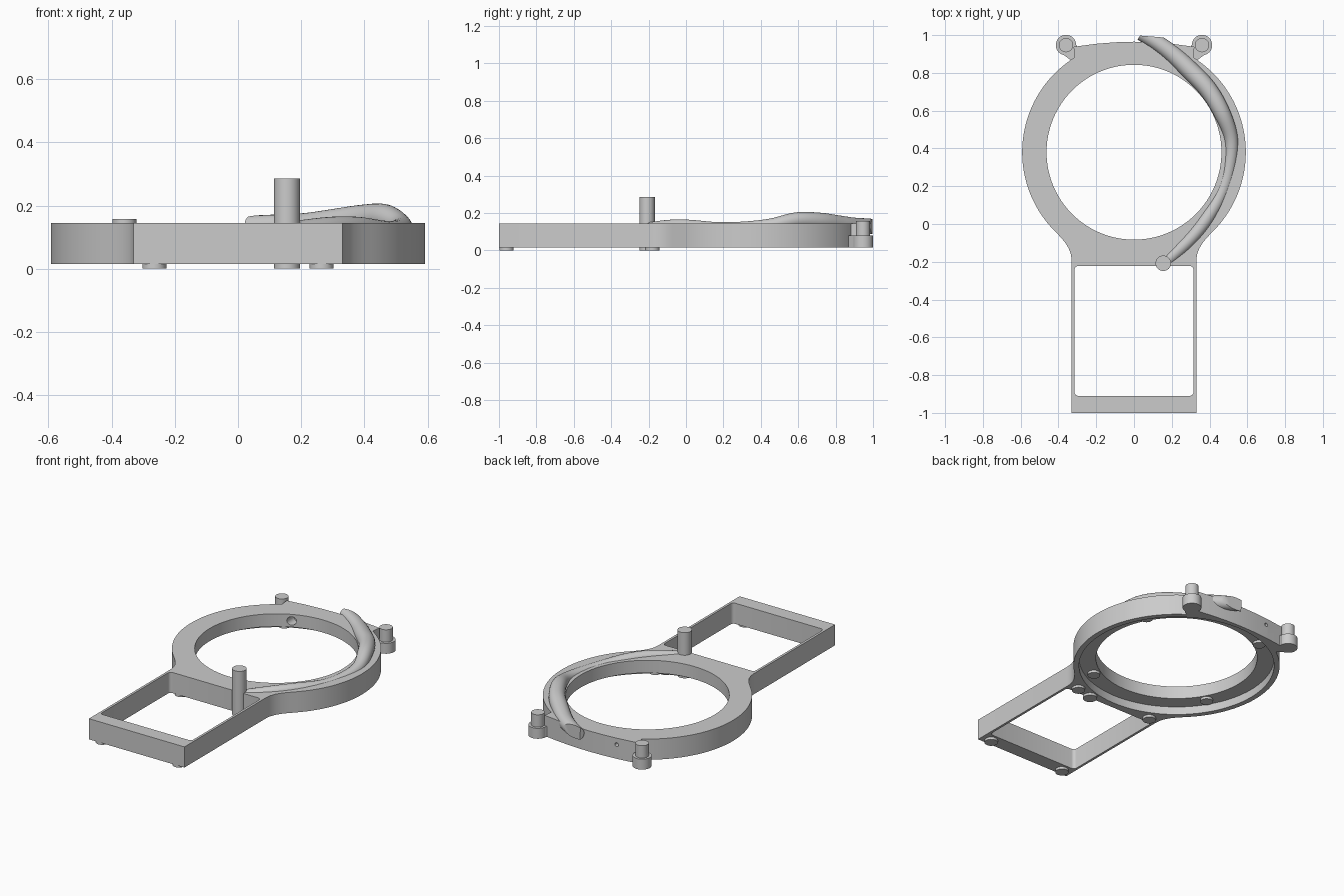
import bpy, bmesh, math
from mathutils import Vector

if "Cube" in bpy.data.objects:
    bpy.data.objects.remove(bpy.data.objects["Cube"])

grey = bpy.data.materials.new("plain_grey")
grey.diffuse_color = (0.6, 0.6, 0.6, 1)
grey.use_nodes = True
grey.node_tree.nodes["Principled BSDF"].inputs["Base Color"].default_value = grey.diffuse_color
CY, Z0, Z1 = 0.38, 0.015, 0.144   # ring centre, underside and top of the body


def finish(bm, name):
    bmesh.ops.recalc_face_normals(bm, faces=bm.faces)
    me = bpy.data.meshes.new(name)
    bm.to_mesh(me)
    bm.free()
    ob = bpy.data.objects.new(name, me)
    bpy.context.collection.objects.link(ob)
    me.materials.append(grey)
    return ob


def smooth(ob, angle=30):
    bpy.ops.object.select_all(action='DESELECT')
    bpy.context.view_layer.objects.active = ob
    ob.select_set(True)
    bpy.ops.object.shade_smooth_by_angle(angle=math.radians(angle))


def prism(name, pts, z0, z1):
    bm = bmesh.new()
    face = bm.faces.new([bm.verts.new((x, y, z0)) for x, y in pts])
    up = bmesh.ops.extrude_face_region(bm, geom=[face])["geom"]
    verts = [g for g in up if isinstance(g, bmesh.types.BMVert)]
    bmesh.ops.translate(bm, verts=verts, vec=(0, 0, z1 - z0))
    return finish(bm, name)


def arc(cx, cy, r, a0, a1, n):
    angles = [math.radians(a0 + (a1 - a0) * i / n) for i in range(n + 1)]
    return [(cx + r * math.cos(a), cy + r * math.sin(a)) for a in angles]


def disc(name, x, y, r, z0, z1, n=32):
    return prism(name, arc(x, y, r, 0, 360, n)[:-1], z0, z1)


def rounded(x, y0, y1, r):
    return (arc(x - r, y0 + r, r, -90, 0, 4) + arc(x - r, y1 - r, r, 0, 90, 4)
            + arc(-x + r, y1 - r, r, 90, 180, 4) + arc(-x + r, y0 + r, r, 180, 270, 4))


def cut(ob, cutter):
    mod = ob.modifiers.new("cut", 'BOOLEAN')
    mod.operation, mod.solver, mod.object = 'DIFFERENCE', 'EXACT', cutter
    bpy.context.view_layer.objects.active = ob
    bpy.ops.object.modifier_apply(modifier=mod.name)
    bpy.data.objects.remove(cutter)


# Body: ring, shoulders and rectangular frame as one outline, mirrored in x
right = [(0.33, -1.0), (0.33, -0.20), (0.333, -0.165), (0.345, -0.13), (0.367, -0.095),
         (0.395, -0.063)]
right += arc(0, CY, 0.592, -44.5, 58, 40)
right += [(0.32, 0.938), (0.20, 0.954), (0.10, 0.962)]
body = prism("body", right + [(0, 0.965)] + [(-x, y) for x, y in reversed(right)], Z0, Z1)
cut(body, disc("ring_hole", 0, CY, 0.463, -0.1, 0.3, 96))
cut(body, disc("under_recess", 0, CY, 0.56, -0.1, 0.065, 96))
cut(body, prism("frame_window", rounded(0.315, -0.91, -0.222, 0.02), -0.1, 0.3))


# Small bore through the back wall, wider on the inside
def bore(r, y0, y1):
    ob = disc("bore", 0, 0, r, y0, y1, 20)
    for v in ob.data.vertices:
        x, h, y = v.co
        v.co = (x - 0.19, y, h + 0.103)
    ob.data.flip_normals()
    return ob


cut(body, bore(0.012, 0.7, 1.1))
cut(body, bore(0.026, 0.7, 0.86))
smooth(body)

# Feet under the frame and studs inside the ring recess
for sx in (-1, 1):
    for y in (-0.96, -0.18):
        smooth(disc("foot", sx * 0.265, y, 0.038, 0, Z0 + 0.004))
for k in range(4):
    a = math.radians(30 + 90 * k)
    smooth(disc("recess_stud", 0.505 * math.cos(a), CY + 0.505 * math.sin(a), 0.036, 0.05, 0.07))

# Tall post beside the frame
smooth(disc("post", 0.155, -0.208, 0.041, 0, 0.285))

# Stepped pegs on the back corners, each with a short arm
for sx in (-1, 1):
    smooth(disc("peg_base", sx * 0.36, 0.947, 0.054, Z0, 0.08))
    smooth(disc("peg", sx * 0.36, 0.947, 0.038, 0.075, 0.157))
    arm = [(0.28, 0.90), (0.335, 0.868), (0.40, 0.915), (0.34, 0.99), (0.30, 0.94)]
    prism("peg_arm", [(sx * x, y) for x, y in arm], Z0, 0.08)

# Bent hose half sunk in the ring: x, y, z, radius
path = [(0.04, 1.01, 0.128, 0.040), (0.13, 0.955, 0.130, 0.042), (0.21, 0.895, 0.130, 0.046),
        (0.29, 0.82, 0.138, 0.049), (0.39, 0.715, 0.154, 0.048), (0.465, 0.59, 0.160, 0.044),
        (0.515, 0.45, 0.134, 0.036), (0.505, 0.30, 0.118, 0.036), (0.462, 0.16, 0.116, 0.036),
        (0.38, 0.02, 0.128, 0.036), (0.29, -0.09, 0.130, 0.034), (0.17, -0.20, 0.118, 0.032)]


def catmull(p, i, t):
    a, b, c, d = (Vector(p[min(max(i + k, 0), len(p) - 1)]) for k in (-1, 0, 1, 2))
    return 0.5 * (2 * b + (c - a) * t + (2 * a - 5 * b + 4 * c - d) * t * t
                  + (3 * b - a - 3 * c + d) * t ** 3)


samples = [catmull(path, i, t / 6) for i in range(len(path) - 1) for t in range(6)]
samples.append(Vector(path[-1]))
bm = bmesh.new()
rings, N = [], 24
for i, s in enumerate(samples):
    tangent = (samples[min(i + 1, len(samples) - 1)] - samples[max(i - 1, 0)]).xyz.normalized()
    side = tangent.cross(Vector((0, 0, 1))).normalized()
    up = side.cross(tangent)
    rings.append([bm.verts.new(s.xyz + s.w * (side * math.cos(q) + up * math.sin(q)))
                  for q in (2 * math.pi * j / N for j in range(N))])
for a, b in zip(rings, rings[1:]):
    for j in range(N):
        bm.faces.new((a[j], a[(j + 1) % N], b[(j + 1) % N], b[j]))
bm.faces.new(rings[0])
bm.faces.new(rings[-1])
# Trim the hose end flush, just proud of the back wall
geom = bm.verts[:] + bm.edges[:] + bm.faces[:]
bmesh.ops.bisect_plane(bm, geom=geom, plane_co=(0.1, 0.992, 0), plane_no=(0.08, 1, 0),
                       clear_outer=True)
bmesh.ops.holes_fill(bm, edges=[e for e in bm.edges if e.is_boundary])
smooth(finish(bm, "hose"), 40)
